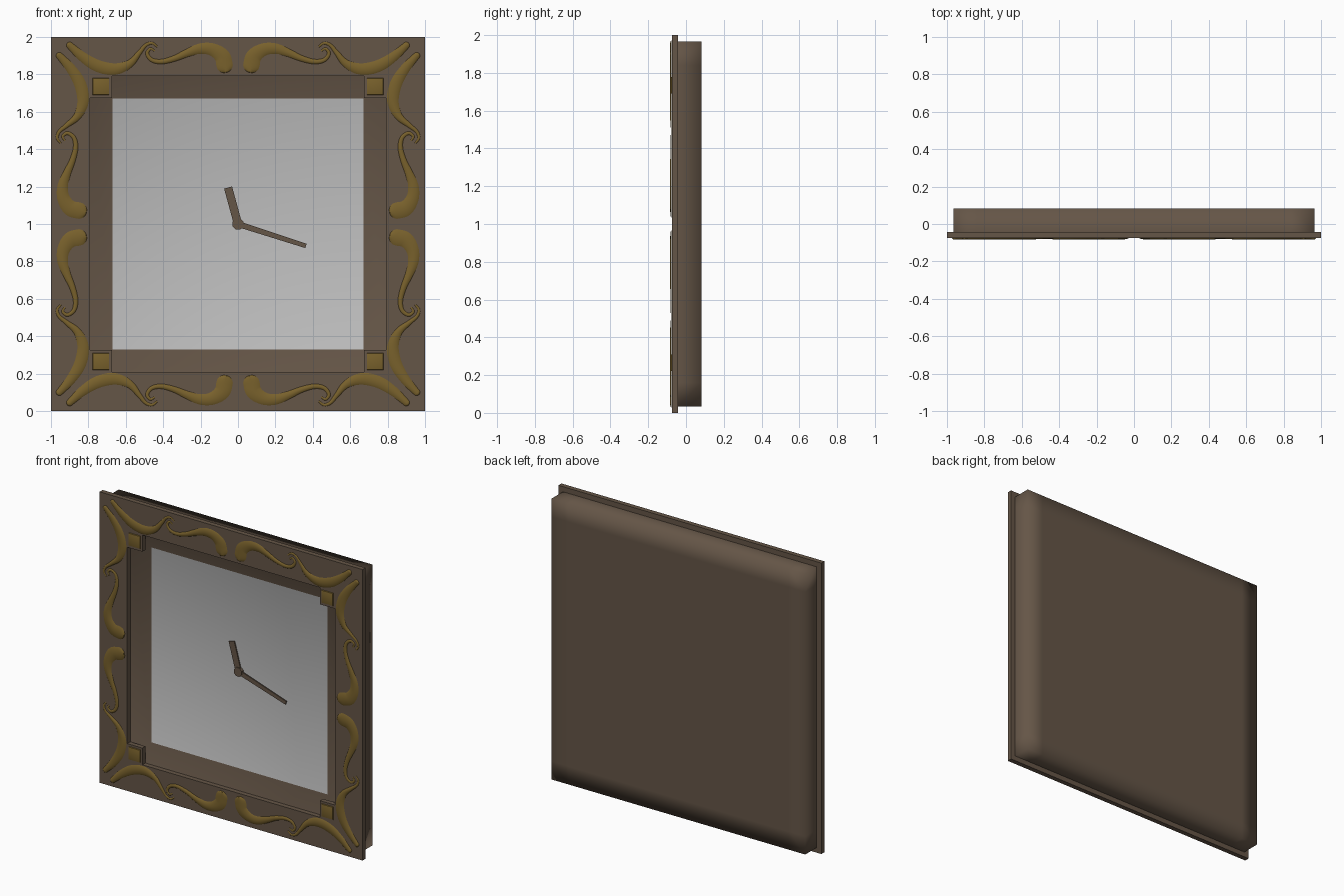
import bpy, bmesh, math
from mathutils import Vector

if "Cube" in bpy.data.objects:
    bpy.data.objects.remove(bpy.data.objects["Cube"])

def material(name, rgb):
    m = bpy.data.materials.new(name)
    m.diffuse_color = (*rgb, 1)
    m.use_nodes = True
    m.node_tree.nodes["Principled BSDF"].inputs["Base Color"].default_value = m.diffuse_color
    return m

BROWN = material("walnut_brown", (0.13, 0.092, 0.063))
GOLD = material("antique_gold", (0.19, 0.12, 0.025))
GREY = material("dial_grey", (0.52, 0.52, 0.52))

FRONT, PLATE_BACK, DIAL, BACK = -0.075, -0.042, 0.018, 0.083

def finish(bm, name, mats, smooth=None):
    me = bpy.data.meshes.new(name)
    bm.to_mesh(me)
    bm.free()
    for m in mats:
        me.materials.append(m)
    ob = bpy.data.objects.new(name, me)
    bpy.context.collection.objects.link(ob)
    ob.location.z = 1          # everything is drawn around the dial centre
    if smooth is not None:
        bpy.context.view_layer.objects.active = ob
        bpy.ops.object.select_all(action='DESELECT')
        ob.select_set(True)
        bpy.ops.object.shade_smooth_by_angle(angle=math.radians(smooth))
    return ob

def cells(bm, cuts, y, keep=lambda x, z: True):
    """Flat sheet of rectangles facing the front, skipping unwanted cells."""
    v = {(i, j): bm.verts.new((x, y, z)) for i, x in enumerate(cuts) for j, z in enumerate(cuts)}
    out = []
    for i in range(len(cuts) - 1):
        for j in range(len(cuts) - 1):
            if keep((cuts[i] + cuts[i + 1]) / 2, (cuts[j] + cuts[j + 1]) / 2):
                out.append(bm.faces.new((v[i, j], v[i + 1, j], v[i + 1, j + 1], v[i, j + 1])))
    return out

def thicken(bm, faces, depth):
    r = bmesh.ops.extrude_face_region(bm, geom=faces, use_keep_orig=True)
    bmesh.ops.translate(bm, vec=(0, depth, 0),
                        verts=[g for g in r['geom'] if isinstance(g, bmesh.types.BMVert)])
    bmesh.ops.recalc_face_normals(bm, faces=bm.faces)

# front frame: square plate, opening with notched corners
bm = bmesh.new()
solid = lambda x, z: not (max(abs(x), abs(z)) < 0.79 and min(abs(x), abs(z)) < 0.675)
thicken(bm, cells(bm, [-1, -0.79, -0.675, 0.675, 0.79, 1], FRONT, solid), PLATE_BACK - FRONT)
finish(bm, "front_frame", [BROWN])

# back case: softly shaded open box
bm = bmesh.new()
cuts = [-0.965, -0.84, 0.84, 0.965]
sheet = cells(bm, cuts, BACK)
rim = [e for e in bm.edges if e.is_boundary]
r = bmesh.ops.extrude_edge_only(bm, edges=rim)
for g in r['geom']:
    if isinstance(g, bmesh.types.BMVert):
        g.co.y = PLATE_BACK
bm.normal_update()
for f in bm.faces:             # turn every face outward
    c = f.calc_center_median()
    c.y -= 0.0
    if f.normal.dot(Vector((c.x, 0, c.z)) if abs(f.normal.y) < 0.5 else Vector((0, 1, 0))) < 0:
        f.normal_flip()
finish(bm, "back_case", [BROWN], 100)

# recessed dial with sloping surround
bm = bmesh.new()
ring = [(-1, -1), (1, -1), (1, 1), (-1, 1)]
outer = [bm.verts.new((a * 0.79, PLATE_BACK, b * 0.79)) for a, b in ring]
inner = [bm.verts.new((a * 0.67, DIAL, b * 0.67)) for a, b in ring]
bm.faces.new(inner).material_index = 1
for i in range(4):
    j = (i + 1) % 4
    bm.faces.new((outer[i], outer[j], inner[j], inner[i]))
bm.normal_update()
for f in bm.faces:
    if f.normal.y > 0:
        f.normal_flip()
finish(bm, "dial_and_surround", [BROWN, GREY], 60)

# clock hands and hub
def hand(name, tip, w0, w1, y):
    d = Vector(tip).normalized()
    n = Vector((-d.y, d.x))
    e = Vector(tip)
    pts = [n * -w0, e - n * w1, e + n * w1, n * w0]
    bm = bmesh.new()
    f = bm.faces.new([bm.verts.new((p.x, y, p.y)) for p in pts])
    thicken(bm, [f], 0.008)
    finish(bm, name, [BROWN])

hand("hour_hand", (-0.053, 0.195), 0.022, 0.022, 0.004)
hand("minute_hand", (0.363, -0.117), 0.016, 0.012, 0.001)
bm = bmesh.new()
f = bm.faces.new([bm.verts.new((0.032 * math.cos(a), -0.003, 0.032 * math.sin(a)))
                  for a in [math.tau * (i + 0.5) / 8 for i in range(8)]])
thicken(bm, [f], 0.02)
finish(bm, "hand_hub", [BROWN])

# gold corner studs: pillowed squares
bm = bmesh.new()
for sx, sz in ring:
    levels = []
    for half, h in ((0.045, -0.001), (0.042, 0.005), (0.03, 0.009)):
        levels.append([bm.verts.new((sx * 0.733 + a * half, FRONT - h, sz * 0.735 + b * half))
                       for a, b in ring])
    for lo, hi in zip(levels, levels[1:]):
        for i in range(4):
            j = (i + 1) % 4
            bm.faces.new((lo[i], lo[j], hi[j], hi[i]))
    bm.faces.new(levels[-1])
bm.normal_update()
for f in bm.faces:
    if f.normal.y > 0:
        f.normal_flip()
finish(bm, "corner_studs", [GOLD], 40)

# gold scrolls: points are (along edge, out from centre, half width)
LEAF = [(0.90, 0.955, 0.018), (0.83, 0.893, 0.026), (0.75, 0.845, 0.032), (0.66, 0.828, 0.031),
        (0.58, 0.856, 0.021), (0.53, 0.912, 0.013), (0.495, 0.955, 0.009), (0.46, 0.967, 0.007),
        (0.432, 0.948, 0.004)]
SCROLL = [(0.072, 0.852, 0.044), (0.085, 0.897, 0.042), (0.135, 0.932, 0.034), (0.20, 0.938, 0.028),
          (0.27, 0.915, 0.021), (0.34, 0.885, 0.016), (0.41, 0.868, 0.013), (0.462, 0.878, 0.011),
          (0.486, 0.912, 0.009), (0.468, 0.937, 0.007), (0.445, 0.925, 0.004)]

def spline(points, n=5):
    p = [Vector(q) for q in points]
    p = [2 * p[0] - p[1]] + p + [2 * p[-1] - p[-2]]
    out = []
    for a, b, c, d in zip(p, p[1:], p[2:], p[3:]):
        for k in range(n):
            t = k / n
            out.append(0.5 * (2 * b + (c - a) * t + (2 * a - 5 * b + 4 * c - d) * t * t
                              + (3 * b - a - 3 * c + d) * t ** 3))
    return out + [p[-2]]

def stroke(bm, points, place):
    path = spline(points)
    # rounded cap at the wide end
    back = (path[0] - path[1]).xy.normalized()
    r = path[0].z
    cap = [Vector((*(path[0].xy + back * r * math.sin(a)), r * math.cos(a) + 0.0005))
           for a in (math.radians(d) for d in (90, 70, 50, 30, 15))]
    path = cap + path
    rows = []
    for i, p in enumerate(path):
        tan = (path[min(i + 1, len(path) - 1)] - path[max(i - 1, 0)]).xy.normalized()
        n = Vector((-tan.y, tan.x))
        rise = min(0.008, p.z * 0.5)
        row = []
        for s, h in ((-1, 0), (-0.7, 0.65), (0, 1), (0.7, 0.65), (1, 0)):
            x, z = place(*(p.xy + n * s * p.z))
            row.append(bm.verts.new((x, FRONT - 0.0005 - rise * h, z)))
        rows.append(row)
    for a, b in zip(rows, rows[1:]):
        for k in range(4):
            bm.faces.new((a[k], a[k + 1], b[k + 1], b[k]))

for name, points in (("corner_leaves", LEAF), ("edge_scrolls", SCROLL)):
    bm = bmesh.new()
    for sx, sz in ring:
        stroke(bm, points, lambda t, d: (sx * t, sz * d))
        stroke(bm, points, lambda t, d: (sx * d, sz * t))
    bm.normal_update()
    for f in bm.faces:
        if f.normal.y > 0:
            f.normal_flip()
    finish(bm, name, [GOLD], 60)
